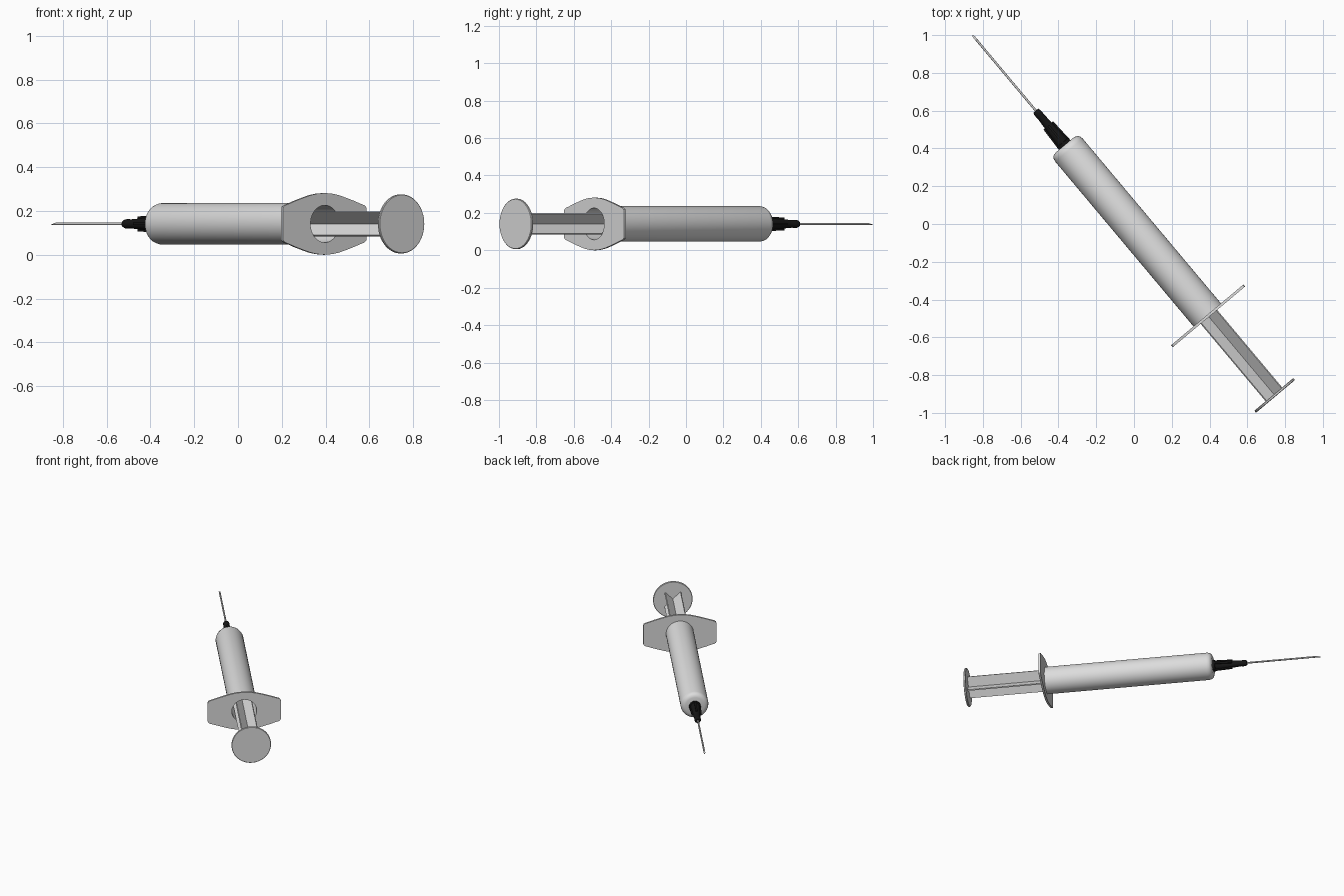
import bpy, bmesh, math
from mathutils import Matrix, Vector

cube = bpy.data.objects.get("Cube")
if cube:
    bpy.data.objects.remove(cube, do_unlink=True)


def material(name, colour):
    m = bpy.data.materials.new(name)
    m.use_nodes = True
    m.diffuse_color = colour
    m.node_tree.nodes["Principled BSDF"].inputs["Base Color"].default_value = colour
    return m


plastic = material("pale grey plastic", (0.72, 0.72, 0.72, 1))
black = material("black plastic", (0.008, 0.008, 0.008, 1))
steel = material("needle steel", (0.6, 0.6, 0.6, 1))

# Local frame: z runs along the syringe from thumb rest to needle tip, y is up
turn = math.radians(40)
axis = Vector((-math.sin(turn), math.cos(turn), 0))
side = Vector((-math.cos(turn), -math.sin(turn), 0))
frame = Matrix((side, Vector((0, 0, 1)), axis)).transposed().to_4x4()
frame.translation = (0.745, -0.907, 0.141)


def place(name, mesh, mat):
    mesh.materials.clear()
    mesh.materials.append(mat)
    for p in mesh.polygons:
        p.use_smooth = True
    mesh.set_sharp_from_angle(angle=math.radians(32))
    ob = bpy.data.objects.new(name, mesh)
    ob.matrix_world = frame
    bpy.context.collection.objects.link(ob)
    return ob


def finish(name, bm, mat):
    bmesh.ops.remove_doubles(bm, verts=bm.verts, dist=1e-5)
    bmesh.ops.recalc_face_normals(bm, faces=bm.faces)
    mesh = bpy.data.meshes.new(name)
    bm.to_mesh(mesh)
    bm.free()
    return place(name, mesh, mat)


def lathe(name, profile, mat, sides=48):
    """Revolve (radius, distance) points about the syringe axis."""
    bm = bmesh.new()
    verts = [bm.verts.new((r, 0, s)) for r, s in profile]
    edges = [bm.edges.new(pair) for pair in zip(verts, verts[1:])]
    bmesh.ops.spin(bm, geom=verts + edges, cent=(0, 0, 0), axis=(0, 0, 1),
                   angle=math.tau, steps=sides, use_merge=False)
    return finish(name, bm, mat)


def fins(name, half_start, half_end, start, end, thick, angles, mat):
    """Crossed flat blades, tapering from one half width to another."""
    bm = bmesh.new()
    for a in angles:
        geo = bmesh.ops.create_cube(bm, size=1)["verts"]
        for v in geo:
            far = v.co.z > 0
            v.co = Vector((v.co.x * 2 * (half_end if far else half_start),
                           v.co.y * thick, end if far else start))
        bmesh.ops.rotate(bm, verts=geo, cent=(0, 0, 0),
                         matrix=Matrix.Rotation(math.radians(a), 3, 'Z'))
    return finish(name, bm, mat)


# Plunger: thumb disc, crossed ribs and piston inside the barrel
lathe("thumb_rest", [(0, -0.007), (0.132, -0.007), (0.135, -0.004),
                     (0.135, 0.004), (0.132, 0.007), (0, 0.007)], plastic, 64)
fins("plunger_ribs", 0.077, 0.077, 0.005, 1.5, 0.008, (45, 135), plastic)
lathe("piston", [(0, 1.5), (0.084, 1.5), (0.084, 1.56), (0, 1.6)], plastic)

# Hollow barrel with a rounded shoulder
lathe("barrel", [(0.085, 0.55), (0.095, 0.55), (0.095, 1.695), (0.091, 1.712),
                 (0.081, 1.724), (0.065, 1.73), (0, 1.73), (0, 1.715),
                 (0.06, 1.715), (0.085, 1.69), (0.085, 0.55)], plastic, 64)

# Finger flange: mirrored outline with a round hole
quarter = [(0.25, 0.068), (0.246, 0.078), (0.236, 0.085), (0.21, 0.093),
           (0.175, 0.105), (0.125, 0.12), (0.085, 0.131), (0.045, 0.138)]
right = quarter + [(0, 0.141)] + [(-x, y) for x, y in reversed(quarter)]
outline = right + [(-x, -y) for x, y in right]
hole = [(0.085 * math.cos(i * math.tau / 64), 0.085 * math.sin(i * math.tau / 64))
        for i in range(64)]
curve = bpy.data.curves.new("flange_outline", 'CURVE')
curve.dimensions = '2D'
curve.fill_mode = 'BOTH'
curve.extrude = 0.007
for loop in (outline, hole):
    spline = curve.splines.new('POLY')
    spline.points.add(len(loop) - 1)
    for p, (x, y) in zip(spline.points, loop):
        p.co = (x, y, 0, 1)
    spline.use_cyclic_u = True
helper = bpy.data.objects.new("flange_outline", curve)
bpy.context.collection.objects.link(helper)
bpy.context.view_layer.update()
bm = bmesh.new()
bm.from_mesh(helper.to_mesh())
helper.to_mesh_clear()
bpy.data.objects.remove(helper, do_unlink=True)
bmesh.ops.translate(bm, verts=bm.verts, vec=(0, 0, 0.549))
finish("finger_flange", bm, plastic)

# Needle hub: tapered core, collar and grip fins
lathe("needle_hub", [(0, 1.725), (0.04, 1.725), (0.04, 1.745), (0.033, 1.748),
                     (0.024, 1.87), (0.02, 1.93), (0.022, 1.935), (0.021, 1.955),
                     (0.016, 1.968), (0, 1.968)], black, 24)
fins("hub_fins", 0.04, 0.034, 1.73, 1.865, 0.012, (0, 90), black)

# Needle with a slanted tip
tip, bore = 2.49, 0.006
needle = lathe("needle", [(0, 1.95), (bore, 1.95), (bore, tip), (0, tip)], steel, 16)
for v in needle.data.vertices:
    if v.co.z > 2:
        v.co.z = tip - 0.02 * (v.co.y / bore + 1)
